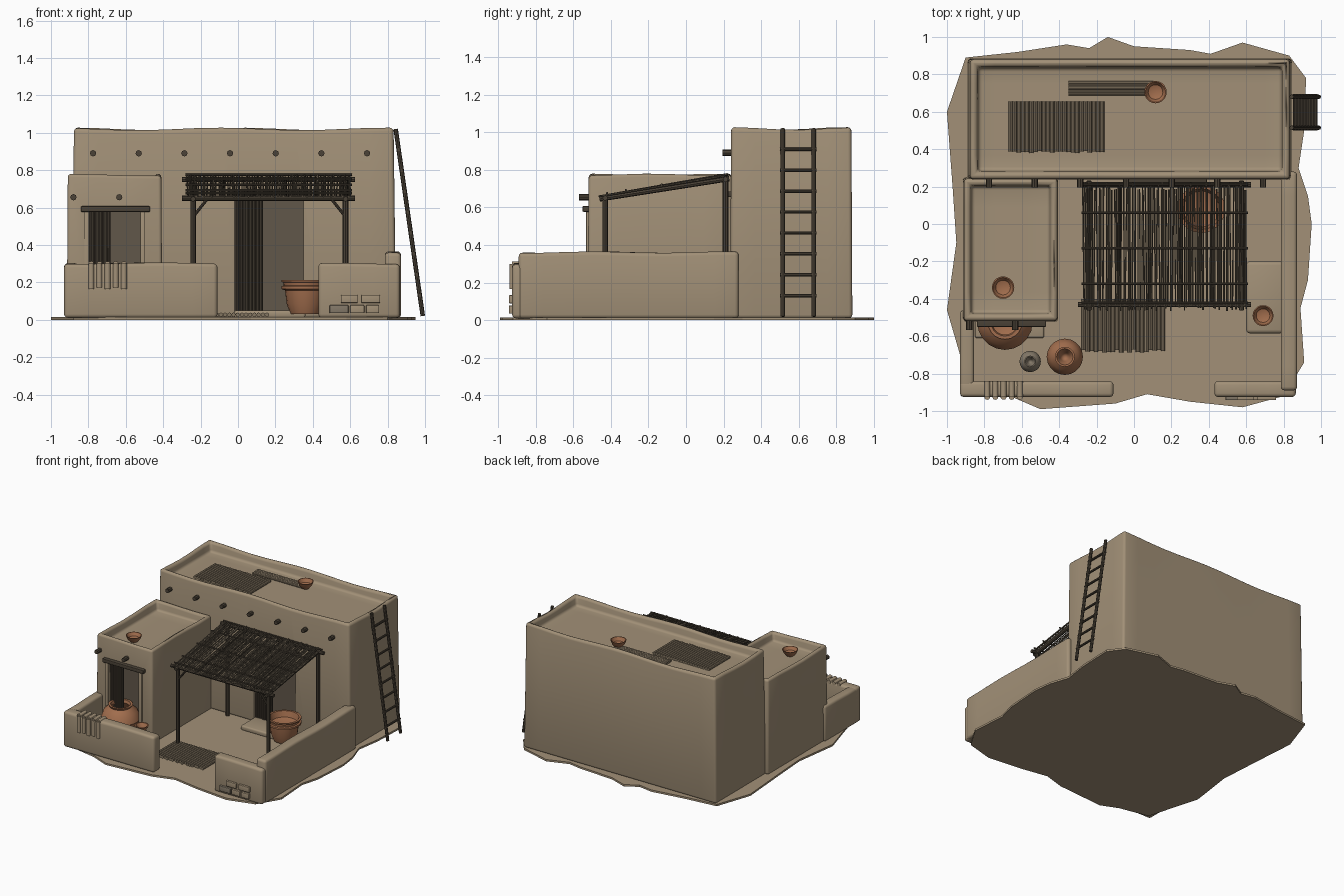
import bpy, bmesh, math, random
from mathutils import Vector, Matrix

random.seed(4)
if "Cube" in bpy.data.objects:
    bpy.data.objects.remove(bpy.data.objects["Cube"])


def material(name, r, g, b):
    m = bpy.data.materials.new(name)
    m.use_nodes = True
    m.diffuse_color = (r, g, b, 1)
    bsdf = m.node_tree.nodes["Principled BSDF"]
    bsdf.inputs["Base Color"].default_value = (r, g, b, 1)
    bsdf.inputs["Roughness"].default_value = 0.9
    return m


ADOBE = material("adobe", 0.36, 0.28, 0.185)
WOOD = material("dark wood", 0.07, 0.055, 0.038)
REED = material("reed", 0.1, 0.08, 0.055)
CLAY = material("terracotta", 0.36, 0.155, 0.075)
STONE = material("grey clay", 0.23, 0.19, 0.14)
SHADE = material("dark interior", 0.12, 0.095, 0.067)
MAT = material("woven mat", 0.23, 0.18, 0.12)


def finish(name, bm, mat, smooth=True, bevel=0):
    bmesh.ops.recalc_face_normals(bm, faces=bm.faces)
    mesh = bpy.data.meshes.new(name)
    bm.to_mesh(mesh)
    bm.free()
    mesh.materials.append(mat)
    ob = bpy.data.objects.new(name, mesh)
    bpy.context.collection.objects.link(ob)
    bpy.ops.object.select_all(action='DESELECT')
    ob.select_set(True)
    bpy.context.view_layer.objects.active = ob
    if bevel:
        m = ob.modifiers.new("soft_edges", 'BEVEL')
        m.width, m.segments, m.limit_method = bevel, 3, 'ANGLE'
        m.angle_limit = math.radians(40)
        bpy.ops.object.modifier_apply(modifier=m.name)
    if smooth:
        bpy.ops.object.shade_smooth_by_angle(angle=math.radians(40))
    return ob


def block(name, xs, ys, zs, mat=ADOBE, bevel=0.0, wall=0, depth=0, wobble=0.0, taper=0.0):
    """Box with optional sunken top, uneven upper edge and soft corners."""
    bm = bmesh.new()
    bmesh.ops.create_cube(bm, size=1)
    mid = Vector([sum(v) / 2 for v in (xs, ys, zs)])
    for v in bm.verts:
        v.co = Vector([c * (r[1] - r[0]) for c, r in zip(v.co, (xs, ys, zs))]) + mid
    if wall:
        top = max(bm.faces, key=lambda f: f.calc_center_median().z)
        bmesh.ops.inset_region(bm, faces=[top], thickness=wall)
        bmesh.ops.inset_region(bm, faces=[top], thickness=0.012, depth=-depth)
    if wobble:
        for axis, r in ((0, xs), (1, ys)):
            n = int((r[1] - r[0]) / 0.13)
            for i in range(1, n):
                co, no = Vector(), Vector()
                co[axis], no[axis] = r[0] + (r[1] - r[0]) * i / n, 1
                bmesh.ops.bisect_plane(bm, geom=bm.verts[:] + bm.edges[:] + bm.faces[:],
                                       plane_co=co, plane_no=no)
        for v in bm.verts:
            if v.co.z > zs[1] - 0.02:
                v.co.z += wobble * math.sin(7 * v.co.x + 9 * v.co.y)
    for v in bm.verts:
        k = 1 - taper * (v.co.z - zs[0]) / (zs[1] - zs[0])
        v.co.x = mid.x + (v.co.x - mid.x) * k
        v.co.y = mid.y + (v.co.y - mid.y) * k
    return finish(name, bm, mat, bevel > 0, bevel)


def doorway(ob, xs, y, top):
    """Cut a recess into the front wall and line its back."""
    cutter = block("door_cutter", xs, (y - 0.1, y + 0.1), (0.02, top))
    cutter.hide_render = True
    m = ob.modifiers.new("door", 'BOOLEAN')
    m.object, m.operation, m.solver = cutter, 'DIFFERENCE', 'EXACT'
    bpy.context.view_layer.objects.active = ob
    bpy.ops.object.modifier_apply(modifier=m.name)
    bpy.data.objects.remove(cutter)
    block(ob.name + "_door_back", xs, (y + 0.094, y + 0.102), (0.02, top), SHADE)


def rods(name, items, mat=WOOD, sides=8):
    """Join straight rods (start, end, radius) in one object."""
    bm = bmesh.new()
    for a, b, r in items:
        a, b = Vector(a), Vector(b)
        d = b - a
        rot = d.to_track_quat('Z', 'Y').to_matrix().to_4x4()
        bmesh.ops.create_cone(bm, cap_ends=True, segments=sides, radius1=r, radius2=r,
                              depth=d.length, matrix=Matrix.Translation((a + b) / 2) @ rot)
    return finish(name, bm, mat)


def pot(name, x, y, z, radius, height, profile, mat=CLAY):
    """Turn a profile of (radius, height) fractions round the upright axis."""
    bm = bmesh.new()
    vs = [bm.verts.new((r * radius, 0, h * height)) for r, h in profile]
    es = [bm.edges.new(p) for p in zip(vs, vs[1:])]
    bmesh.ops.spin(bm, geom=vs + es, cent=(0, 0, 0), axis=(0, 0, 1),
                   angle=math.tau, steps=20, use_merge=True)
    bmesh.ops.remove_doubles(bm, verts=bm.verts, dist=0.0005)
    bmesh.ops.translate(bm, verts=bm.verts, vec=(x, y, z))
    return finish(name, bm, mat)


def spaced(a, b, n):
    return [a + (b - a) * i / (n - 1) for i in range(n)]


# Ground slab with ragged edge
outline = [(-.9, .89), (-.62, .92), (-.36, .96), (-.24, .94), (-.14, 1), (0, .95), (.3, .93),
           (.41, .91), (.58, .97), (.83, .9), (.92, .78), (.91, .5), (.88, .3), (.93, .15),
           (.95, 0), (.93, -.3), (.89, -.45), (.91, -.74), (.8, -.92), (.58, -.98), (.3, -.95),
           (.07, -.91), (-.1, -.96), (-.5, -.99), (-.64, -.93), (-.88, -.88), (-.93, -.7),
           (-1, -.46), (-.95, -.1), (-.97, .2), (-1, .6)]
bm = bmesh.new()
base = bm.faces.new([bm.verts.new((x, y, 0)) for x, y in outline])
up = bmesh.ops.extrude_face_region(bm, geom=[base])["geom"]
bmesh.ops.translate(bm, verts=[g for g in up if isinstance(g, bmesh.types.BMVert)], vec=(0, 0, .015))
finish("ground", bm, ADOBE, False)

# House, side room and their doorways
house = block("main_house", (-.89, .845), (.235, .885), (.01, 1.02), ADOBE, .022, .055, .07, .007, .015)
room = block("side_room", (-.915, -.405), (-.525, .25), (.01, .775), ADOBE, .022, .05, .07, .005, .02)
doorway(house, (-.02, .35), .235, .66)
doorway(room, (-.82, -.5), -.525, .58)
block("main_doorstep", (-.02, .36), (.06, .26), (.01, .05), ADOBE, .012)
block("side_doorstep", (-.85, -.48), (-.61, -.5), (.01, .05), ADOBE, .012)

# Courtyard walls and bench
for name, xs, ys, top in (("right_yard_wall", (.785, .872), (-.89, .28), .362),
                          ("left_yard_wall", (-.93, -.855), (-.92, -.46), .3),
                          ("front_left_wall", (-.93, -.11), (-.925, -.84), .302),
                          ("front_right_wall", (.43, .865), (-.925, -.84), .3)):
    block(name, xs, ys, (.01, top), ADOBE, .02, wobble=.004)
block("bench", (.6, .8), (-.585, -.2), (.01, .15), ADOBE, .02)

# Exposed bricks
for i, (x, z, w) in enumerate(((.49, .035, .1), (.6, .035, .075), (.685, .035, .07),
                               (.55, .09, .09), (.66, .09, .1))):
    block(f"brick_{i + 1}", (x, x + w), (-.942, -.9), (z, z + .043), ADOBE if i else STONE, .004)

# Roof beam ends and lintels
rods("house_beam_ends", [((x, .195, .89), (x, .3, .89), .017) for x in spaced(-.775, .69, 7)])
rods("room_beam_ends", [((x, -.568, .655), (x, -.45, .655), .017) for x in (-.88, -.635)])
block("room_lintel", (-.84, -.47), (-.55, -.5), (.577, .607), WOOD, .005)
block("house_lintel", (-.06, .39), (.215, .27), (.655, .685), WOOD, .005)
for x in (-.81, -.51):
    block("room_door_jamb", (x - .014, x + .014), (-.532, -.5), (.02, .58), ADOBE, .004)

# Slatted door curtains
for name, x0, x1, y, top in (("house_curtain", -.005, .125, .25, .655), ("room_curtain", -.79, -.69, -.5, .578)):
    rods(name, [((x, y + random.uniform(-.006, .006), .025), (x, y, top), .0095) for x in spaced(x0, x1, 8)])

# Pergola frame: sloped between front and back beams
FRONT, BACK = -.43, .21


def slope(y, lift=0):
    return .65 + (y - FRONT) / (BACK - FRONT) * .1 + lift


frame = []
for x in (-.24, .575):
    for y in (FRONT, BACK):
        frame.append(((x, y, .01), (x, y, slope(y)), .015))
    frame.append(((x, FRONT - .03, slope(FRONT - .03)), (x, BACK + .02, slope(BACK + .02)), .014))
    inward = .075 if x < 0 else -.075
    frame.append(((x, FRONT, .55), (x + inward, FRONT, .645), .008))
for y in (FRONT, BACK):
    frame.append(((-.3, y, slope(y)), (.625, y, slope(y)), .014))
for x in spaced(-.08, .42, 4):
    frame.append(((x, FRONT, slope(FRONT)), (x, BACK, slope(BACK)), .008))
for y in (FRONT + .01, -.32, -.13, .06, BACK):
    frame.append(((-.28, y, slope(y, .025)), (.61, y, slope(y, .025)), .006))
rods("pergola_frame", frame)

# Pergola reed cover
reeds = []
for x in spaced(-.27, .6, 74):
    a, b = FRONT - random.uniform(-.01, .035), BACK + random.uniform(-.03, .015)
    reeds.append(((x + random.uniform(-.006, .006), a, slope(a, .014)),
                  (x + random.uniform(-.006, .006), b, slope(b, .014 + random.uniform(0, .012))),
                  random.uniform(.0035, .0058)))
rods("pergola_reeds", reeds, REED, 6)

# Ladder leaning on the right side


def lean(z):
    return .988 - (z - .02) * .145


ladder = [((lean(.02), y, .02), (lean(1.02), y, 1.02), .012) for y in (.515, .68)]
ladder += [((lean(z), .5, z), (lean(z), .695, z), .009) for z in spaced(.13, .91, 8)]
rods("ladder", ladder)

# Reed mats, stacked poles and draped rug
rods("roof_mat", [((x, .385 + random.uniform(-.005, .005), .96), (x, .655, .96), .0115)
                  for x in spaced(-.66, -.17, 23)], MAT)
rods("yard_mat", [((x, -.68 + random.uniform(-.008, .008), .027), (x, -.4, .027), .0115)
                  for x in spaced(-.27, .155, 20)], MAT)
rods("roof_poles", [((-.35, y, .96), (.12, y, .96), .009) for y in spaced(.695, .755, 5)], MAT)
rug = []
for i, x in enumerate(spaced(-.785, -.61, 5)):
    hem = .165 + .008 * (i % 2)
    rug += [((x, -.924, hem), (x, -.924, .3), .016), ((x, -.926, .297), (x, -.84, .297), .016)]
rods("draped_rug", rug, ADOBE, 10)

# Pottery
JAR = [(0, 0), (.5, 0), (.85, .25), (1, .5), (.85, .78), (.55, .92), (.62, 1), (.5, 1), (.45, .9), (.7, .6), (0, .3)]
NECK = [(0, 0), (.55, 0), (.95, .25), (1, .42), (.75, .62), (.36, .74), (.34, .86), (.55, 1), (.45, 1), (.25, .86), (0, .5)]
BOWL = [(0, 0), (.45, 0), (.8, .45), (1, 1), (.9, 1), (.65, .5), (0, .25)]
BASIN = [(0, 0), (.62, 0), (.78, .3), (.85, .7), (1, .74), (1, .82), (.9, .84), (.92, .93),
         (1, .95), (1, 1), (.86, 1), (.75, .75), (0, .6)]
pot("large_jar", -.69, -.525, .045, .148, .225, JAR)
pot("necked_jar", -.37, -.71, .012, .097, .24, NECK)
pot("small_grey_jar", -.555, -.735, .012, .057, .14, NECK, STONE)
pot("stacked_basins", .36, .08, .03, .128, .182, BASIN)
pot("house_roof_bowl", .115, .705, .958, .06, .055, BOWL)
pot("room_roof_bowl", -.7, -.34, .705, .06, .05, BOWL)
pot("bench_bowl", .69, -.49, .15, .056, .05, BOWL)
